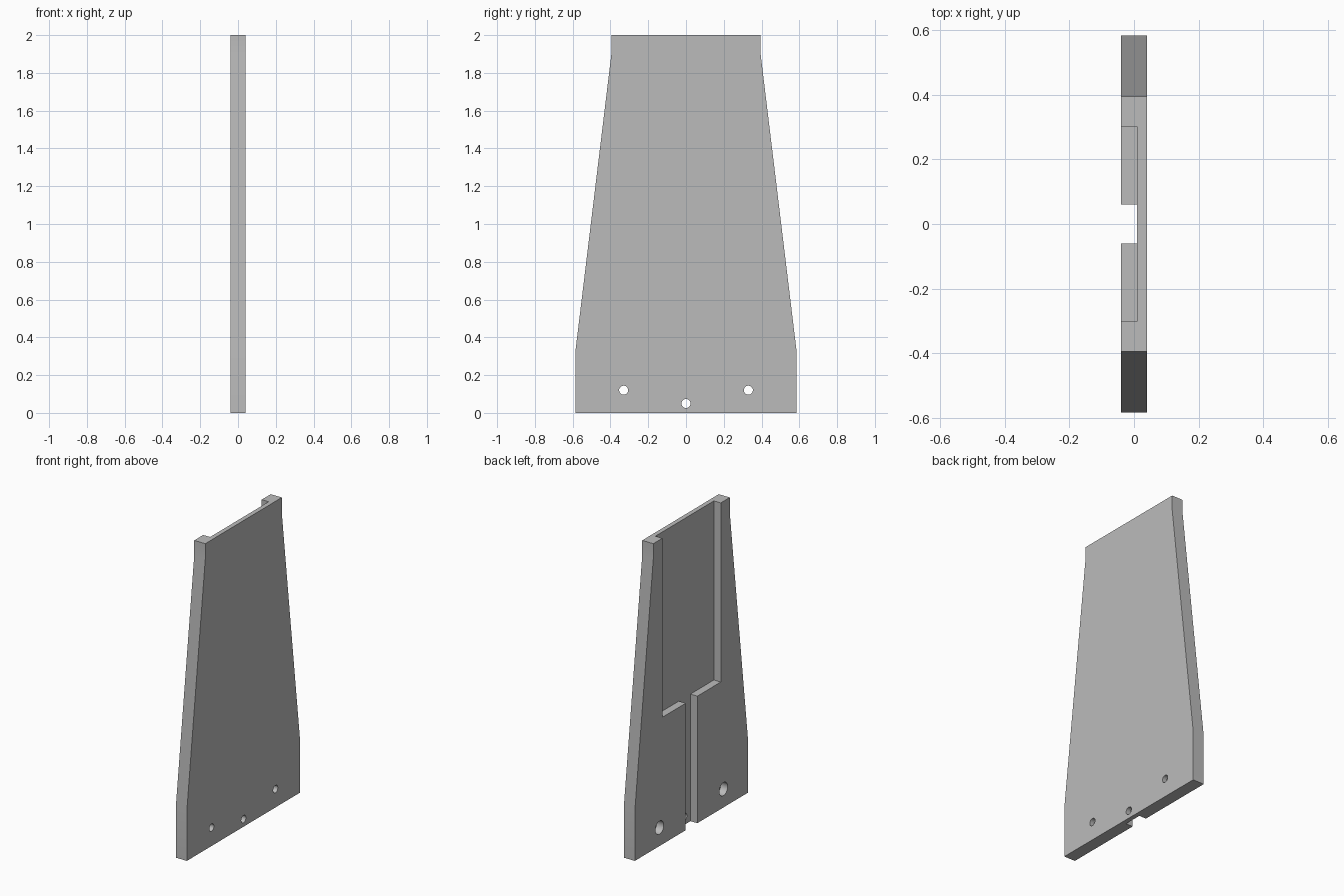
import bpy, bmesh
from math import radians
from mathutils import Matrix

cube = bpy.data.objects.get("Cube")
if cube:
    bpy.data.objects.remove(cube, do_unlink=True)

BACK, FLOOR, FACE = -0.04, 0.01, 0.04   # recessed side, pocket floor, flat side

grey = bpy.data.materials.new("plain grey")
grey.use_nodes = True
grey.diffuse_color = (0.5, 0.5, 0.5, 1)
grey.node_tree.nodes["Principled BSDF"].inputs["Base Color"].default_value = (0.5, 0.5, 0.5, 1)


def new_object(name, bm):
    bmesh.ops.recalc_face_normals(bm, faces=bm.faces)
    mesh = bpy.data.meshes.new(name)
    bm.to_mesh(mesh)
    bm.free()
    mesh.materials.append(grey)
    obj = bpy.data.objects.new(name, mesh)
    bpy.context.collection.objects.link(obj)
    return obj


def slab(name, half_profile, x0, x1):
    """Extrude a profile mirrored in y from x0 to x1."""
    bm = bmesh.new()
    outline = half_profile + [(-y, z) for y, z in reversed(half_profile)]
    face = bm.faces.new([bm.verts.new((x0, y, z)) for y, z in outline])
    ext = bmesh.ops.extrude_face_region(bm, geom=[face])
    verts = [v for v in ext["geom"] if isinstance(v, bmesh.types.BMVert)]
    bmesh.ops.translate(bm, verts=verts, vec=(x1 - x0, 0, 0))
    return new_object(name, bm)


def drill(name, y, z, radius, x0, x1):
    """Cylinder along x."""
    bm = bmesh.new()
    place = Matrix.Translation(((x0 + x1) / 2, y, z)) @ Matrix.Rotation(radians(90), 4, "Y")
    bmesh.ops.create_cone(bm, cap_ends=True, segments=32, radius1=radius,
                          radius2=radius, depth=x1 - x0, matrix=place)
    return new_object(name, bm)


# Tapered plate
plate = slab("tapered_plate", [(0.585, 0), (0.585, 0.33), (0.395, 1.9), (0.395, 2)], BACK, FACE)

# Wide pocket open at the top, joined to a narrow slot open at the bottom
cutters = [slab("pocket_cutter", [(0.06, -0.1), (0.06, 0.83), (0.302, 0.83), (0.302, 2.1)],
                BACK - 0.1, FLOOR)]

# Screw holes, the outer pair counterbored
cutters.append(drill("centre_hole_cutter", 0, 0.05, 0.024, -0.1, 0.1))
for side, y in (("left", 0.33), ("right", -0.33)):
    cutters.append(drill(side + "_hole_cutter", y, 0.12, 0.024, -0.1, 0.1))
    cutters.append(drill(side + "_counterbore_cutter", y, 0.12, 0.043, -0.1, FLOOR))

for cutter in cutters:
    mod = plate.modifiers.new(cutter.name, "BOOLEAN")
    mod.operation = "DIFFERENCE"
    mod.solver = "EXACT"
    mod.object = cutter

# Bake the cuts and drop the cutters
bpy.context.view_layer.update()
baked = bpy.data.meshes.new_from_object(plate.evaluated_get(bpy.context.evaluated_depsgraph_get()))
plate.modifiers.clear()
plate.data = baked
for cutter in cutters:
    bpy.data.objects.remove(cutter, do_unlink=True)

# Smooth hole walls, sharp edges elsewhere
bpy.ops.object.select_all(action="DESELECT")
plate.select_set(True)
bpy.context.view_layer.objects.active = plate
bpy.ops.object.shade_smooth_by_angle(angle=radians(30))
